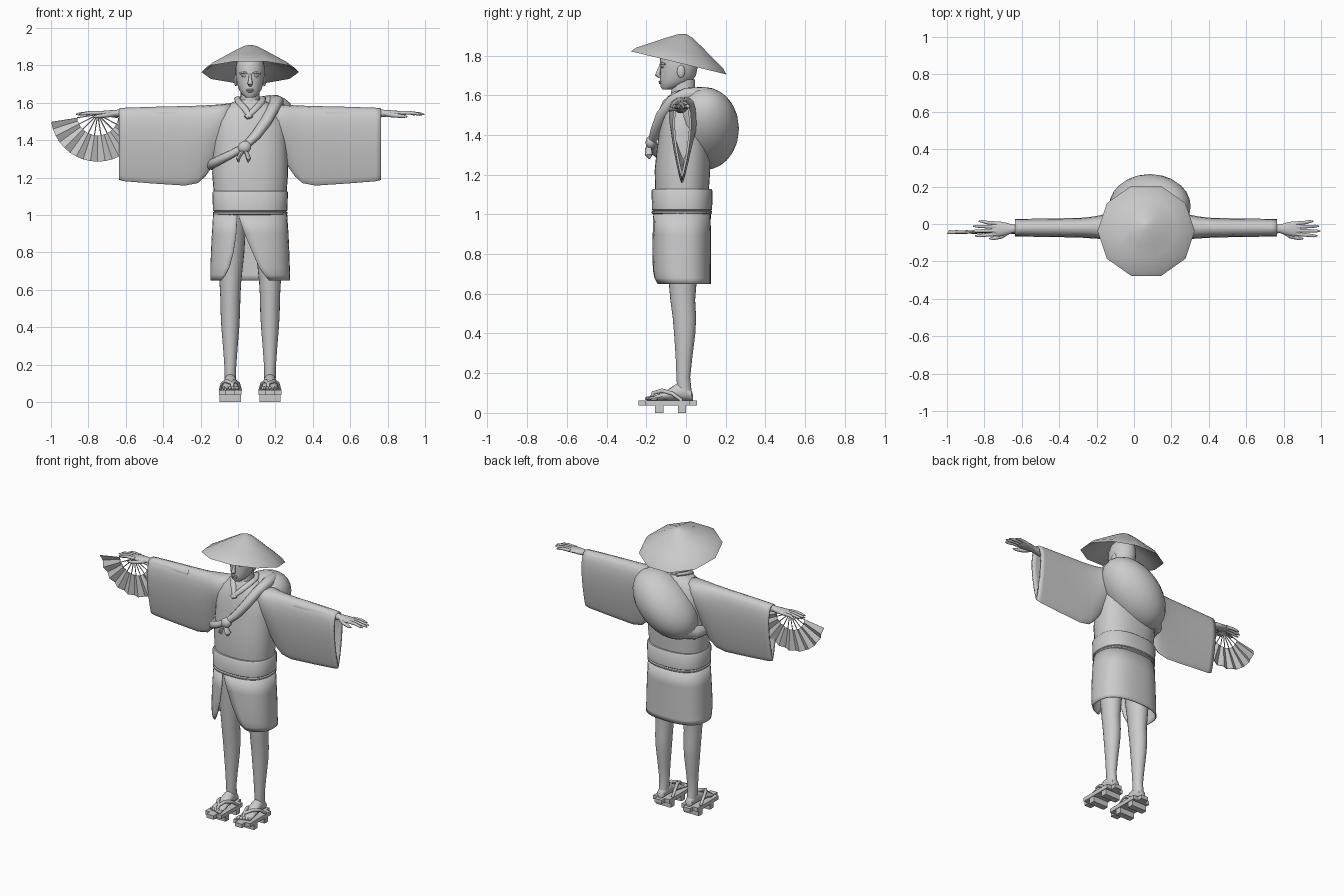
import bpy, bmesh, math
from math import sin, cos, pi, radians
from mathutils import Vector, Matrix

if "Cube" in bpy.data.objects:
    bpy.data.objects.remove(bpy.data.objects["Cube"])

CX = 0.065  # the body stands a little off centre because of the fan
parts = []
grey = bpy.data.materials.new("plain grey")
grey.use_nodes = True
grey.diffuse_color = (0.6, 0.6, 0.6, 1)
grey.node_tree.nodes["Principled BSDF"].inputs["Base Color"].default_value = (0.6, 0.6, 0.6, 1)


def finish(name, bm, thick=0):
    bmesh.ops.recalc_face_normals(bm, faces=bm.faces)
    me = bpy.data.meshes.new(name)
    bm.to_mesh(me)
    bm.free()
    me.materials.append(grey)
    ob = bpy.data.objects.new(name, me)
    bpy.context.collection.objects.link(ob)
    ob.location.x = CX
    if thick:
        mod = ob.modifiers.new("thickness", 'SOLIDIFY')
        mod.thickness = thick
    parts.append(ob)
    return ob


def loft(name, rings, closed=True, caps=(True, True), thick=0):
    bm = bmesh.new()
    vs = [[bm.verts.new(p) for p in r] for r in rings]
    n = len(rings[0])
    for a, b in zip(vs, vs[1:]):
        for i in range(n if closed else n - 1):
            j = (i + 1) % n
            bm.faces.new((a[i], a[j], b[j], b[i]))
    if caps[0]:
        bm.faces.new(vs[0])
    if caps[1]:
        bm.faces.new(vs[-1])
    return finish(name, bm, thick)


def power(v, p):
    return math.copysign(abs(v) ** p, v)


def column(name, rows, x=0, p=1.0, n=24, **kw):
    """Stacked level rings: height, half width, front y, back y."""
    rings = []
    for z, rx, y0, y1 in rows:
        rings.append([(x + rx * power(cos(2 * pi * i / n), p),
                       (y0 + y1) / 2 + (y1 - y0) / 2 * power(sin(2 * pi * i / n), p), z)
                      for i in range(n)])
    return loft(name, rings, **kw)


def tube(name, pts, radii, flat=1.0, n=10):
    """Tapered tube along a path; flat squashes it along its second axis."""
    pts = [Vector(p) for p in pts]
    rings, u = [], None
    for k, p in enumerate(pts):
        t = (pts[min(k + 1, len(pts) - 1)] - pts[max(k - 1, 0)]).normalized()
        u = u or Vector((0.3, 1, 0.2) if abs(t.y) < 0.8 else (1, 0, 0))
        u = (u - t * u.dot(t)).normalized()
        v = t.cross(u)
        r = radii[k] if isinstance(radii, (list, tuple)) else radii
        rings.append([p + u * r * cos(2 * pi * i / n) + v * r * flat * sin(2 * pi * i / n)
                      for i in range(n)])
    return loft(name, rings)


def ball(name, loc, size, tilt=0, seg=16):
    bm = bmesh.new()
    m = Matrix.Translation(loc) @ Matrix.Rotation(tilt, 4, 'Y') @ Matrix.Diagonal((*size, 1))
    bmesh.ops.create_uvsphere(bm, u_segments=seg, v_segments=seg // 2 + 2, radius=1, matrix=m)
    return finish(name, bm)


def block(name, loc, size, round_edge):
    bm = bmesh.new()
    bmesh.ops.create_cube(bm, size=1, matrix=Matrix.Translation(loc) @ Matrix.Diagonal((*size, 1)))
    bmesh.ops.bevel(bm, geom=[e for e in bm.edges if abs(e.verts[0].co.z - e.verts[1].co.z) > .01],
                    offset=round_edge, segments=4, affect='EDGES')
    return finish(name, bm)


# Straw hat: ten sided, tilted back, hollow beneath
hat = []
for r, z in [(.004, .146), (.04, .135), (.1, .102), (.17, .06), (.238, .02), (.26, -.004),
             (.235, .006), (.16, .05), (.09, .09), (.004, .125)]:
    hat.append([(r * cos(i * pi / 5), r * sin(i * pi / 5), z) for i in range(10)])
straw_hat = loft("straw_hat", hat)
straw_hat.location = (CX, -.036, 1.767)
straw_hat.rotation_euler.x = radians(-13.6)

# Head, neck and face
column("head", [(1.628, .022, -.118, -.07), (1.642, .042, -.128, -.03), (1.67, .06, -.131, .03),
                (1.7, .07, -.131, .05), (1.74, .077, -.129, .058), (1.79, .078, -.131, .06),
                (1.83, .068, -.115, .05), (1.86, .04, -.08, .02)])
column("neck", [(1.56, .06, -.08, .06), (1.61, .051, -.075, .045), (1.68, .05, -.07, .045)])
tube("nose", [(0, -.126, 1.755), (0, -.137, 1.725), (0, -.143, 1.703), (0, -.13, 1.692)],
     [.006, .009, .014, .009])
ball("upper_lip", (0, -.13, 1.669), (.022, .008, .005))
ball("lower_lip", (0, -.129, 1.66), (.019, .008, .005))
for s in (-1, 1):
    ball("eye", (s * .032, -.119, 1.742), (.014, .007, .006))
    tube("eyebrow", [(s * .014, -.128, 1.757), (s * .034, -.122, 1.762), (s * .054, -.105, 1.756)], .005)
    ball("ear", (s * .076, -.025, 1.72), (.01, .02, .032))

# Robe body, belt and cord
column("robe_body", [(1.0, .19, -.15, .11), (1.12, .195, -.155, .115), (1.22, .203, -.158, .122),
                     (1.32, .2, -.148, .123), (1.42, .198, -.135, .12), (1.5, .19, -.122, .11),
                     (1.56, .16, -.1, .09), (1.595, .11, -.08, .075), (1.615, .065, -.07, .055)],
       p=.85, n=32)
column("belt", [(1.018, .192, -.165, .125), (1.024, .199, -.172, .132), (1.12, .202, -.173, .133),
                (1.128, .196, -.167, .127)], p=.8, n=36)
column("belt_cord", [(1.0, .192, -.165, .125), (1.006, .199, -.173, .132), (1.014, .199, -.173, .132),
                     (1.02, .19, -.165, .125)], p=.8, n=36)
for s in (-1, 1):
    tube("collar", [(s * .035, .06, 1.625), (s * .07, .0, 1.622), (s * .062, -.06, 1.605),
                    (s * .025, -.105, 1.565), (-.012 * s - .01, -.128, 1.52)],
         [.014, .016, .018, .018, .014], .7)

# Skirt wraps round from one front edge to the other, leaving an opening
skirt = []
for z, rx, y0, xr, xl in [(1.01, .198, -.165, -.069, -.067), (.9, .205, -.168, -.075, -.03),
                          (.8, .21, -.17, -.09, .012), (.72, .212, -.168, -.112, .048),
                          (.68, .213, -.164, -.132, .075), (.65, .213, -.152, -.155, .1)]:
    a0, a1 = [math.asin(power(x / rx, 1 / .8)) for x in (xl, xr)]
    row = []
    for i in range(41):
        a = a0 + (a1 + 2 * pi - a0) * i / 40
        # angle runs from the front edge through +x, the back and -x
        yc, ry = (y0 + .125) / 2, (.125 - y0) / 2
        row.append((rx * power(sin(a), .8), yc - ry * power(cos(a), .8), z))
    skirt.append(row)
loft("skirt", skirt, closed=False, caps=(False, False), thick=.006)

for s in (-1, 1):
    side = "left_" if s > 0 else "right_"
    # Wide hanging sleeve, teardrop in section and open at the cuff
    rings = []
    for d, top, bottom, w in [(.1, 1.598, 1.36, .09), (.17, 1.59, 1.29, .1), (.205, 1.588, 1.255, .095),
                              (.24, 1.586, 1.205, .085), (.28, 1.584, 1.17, .078), (.35, 1.582, 1.157, .07),
                              (.52, 1.578, 1.168, .065), (.67, 1.573, 1.18, .063), (.7, 1.57, 1.187, .063)]:
        ring = []
        for i in range(24):
            a = 2 * pi * i / 24
            f = (1 + sin(a)) / 2
            width = w * (.22 + .78 * f ** .8)
            y = -.02 * min(d / .3, 1)
            ring.append((s * d, y + width * power(cos(a), .75), bottom + (top - bottom) * f))
        rings.append(ring)
    loft(side + "sleeve", rings, caps=(False, False), thick=.012)

    # Forearm and palm
    arm = []
    for d, ry, rz in [(.4, .036, .034), (.66, .029, .026), (.715, .022, .019), (.745, .032, .017),
                      (.785, .04, .014), (.82, .038, .011), (.828, .032, .007)]:
        arm.append([(s * d, -.026 + ry * cos(i * pi / 8), 1.543 + rz * sin(i * pi / 8)) for i in range(16)])
    loft(side + "arm_and_palm", arm)
    for k, reach in enumerate((.915, .932, .925, .895)):
        y = -.054 + k * .019
        end = -.028 + (y + .028) * 1.35
        tube(side + "finger", [(s * .8, y, 1.545), (s * .855, (y + end) / 2, 1.546),
                               (s * (reach - .02), end, 1.54), (s * reach, end, 1.537)],
             [.011, .0095, .008, .003])
    tube(side + "thumb", [(s * .735, -.04, 1.538), (s * .775, -.067, 1.532), (s * .82, -.078, 1.527),
                          (s * .84, -.078, 1.525)], [.014, .012, .009, .003])

    # Bare leg and foot
    x = s * .106
    column(side + "leg", [(.085, .027, -.04, .03), (.13, .031, -.045, .026), (.18, .031, -.048, .021),
                          (.28, .038, -.052, .032), (.4, .048, -.06, .047), (.48, .052, -.067, .051),
                          (.57, .054, -.079, .046), (.64, .058, -.085, .052), (.8, .075, -.1, .06),
                          (.98, .085, -.11, .07)], x=x)
    foot = []
    for y, rx, top in [(.036, .012, .085), (.028, .026, .115), (-.01, .031, .15), (-.045, .034, .148),
                       (-.09, .04, .118), (-.14, .045, .094), (-.17, .044, .084), (-.18, .04, .075)]:
        foot.append([(x + rx * cos(i * pi / 8), y, (top + .063) / 2 + (top - .063) / 2 * sin(i * pi / 8))
                     for i in range(16)])
    loft(side + "foot", foot)
    for k in range(5):
        ball(side + "toe", (x + s * (k - 2) * .0175, -.186 + k * .006, .073),
             (.0125 - k * .0011, .022, .011), seg=10)

    # Wooden clog with two teeth and a forked thong
    block(side + "clog_board", (x, -.0925, .05), (.122, .295, .026), .035)
    for y in (-.135, -.02):
        block(side + "clog_tooth", (x, y, .0195), (.114, .042, .039), .003)
    for q in (-1, 1):
        tube(side + "thong", [(x - s * .01, -.178, .066), (x - s * .01, -.165, .1), (x + q * .022, -.12, .112),
                              (x + q * .042, -.07, .098), (x + q * .054, -.02, .062)],
             [.008, .01, .011, .01, .008])

# Cloth bundle slung across the back, tied over the chest
ball("back_bundle", (.02, .095, 1.432), (.255, .172, .162), radians(-42), 24)
tube("bundle_strap", [(.08, .15, 1.55), (.13, .08, 1.6), (.142, 0, 1.602), (.125, -.065, 1.572),
                      (.085, -.12, 1.5), (.03, -.15, 1.425), (-.03, -.17, 1.365), (-.1, -.16, 1.325),
                      (-.17, -.12, 1.29), (-.205, -.03, 1.27), (-.18, .07, 1.28), (-.1, .14, 1.31)],
     [.07, .05, .04, .036, .034, .03, .022, .024, .027, .03, .045, .06], .85, 12)
ball("knot", (-.03, -.178, 1.362), (.037, .026, .033), radians(-30))
for dx in (-.035, .022):
    tube("knot_tail", [(-.03, -.18, 1.35), (-.03 + dx * .6, -.19, 1.325), (-.03 + dx, -.187, 1.3),
                       (-.03 + dx * .9, -.183, 1.28)], [.012, .018, .02, .004], .6)

# Folding fan: pleated leaf on thin ribs
px, py, pz = -.815, -.042, 1.537
leaf = [[], []]
for i in range(19):
    a = radians(189 + i * 9)
    for row, r in zip(leaf, (.112, .252)):
        row.append((px + r * cos(a), py + (.009 if i % 2 else -.009) * r / .252, pz + r * sin(a)))
    if i % 2 == 0:
        tube("fan_rib", [(px, py, pz), leaf[0][-1]], .003, n=6)
loft("fan_leaf", leaf, closed=False, caps=(False, False), thick=.003)

# Smooth shading that keeps the folds crisp
for ob in bpy.context.selected_objects:
    ob.select_set(False)
for ob in parts:
    ob.select_set(True)
bpy.context.view_layer.objects.active = parts[0]
bpy.ops.object.shade_smooth_by_angle(angle=radians(40))
fan = bpy.data.objects["fan_leaf"]
fan.data.shade_flat()
